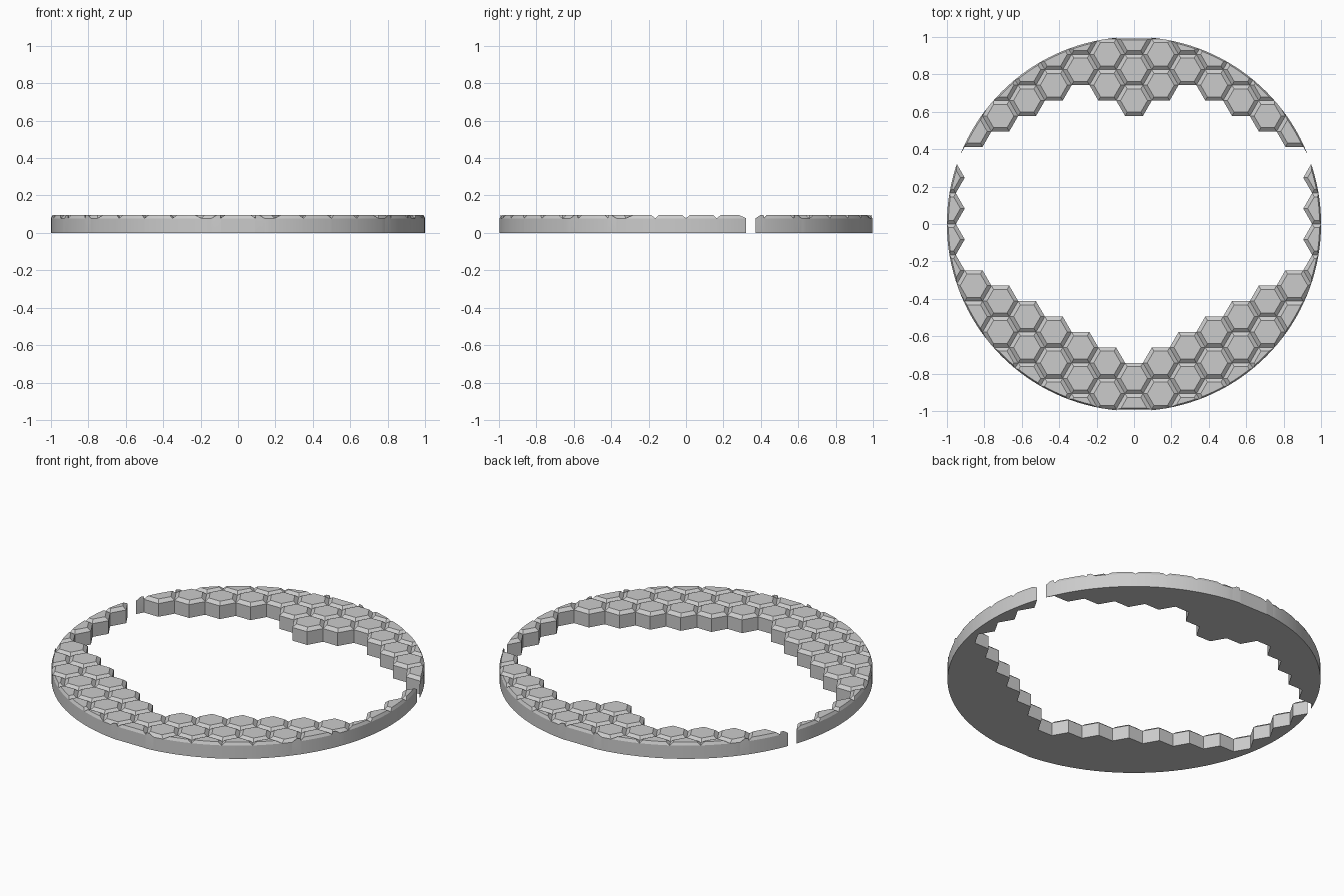
import bpy, bmesh, math
from mathutils import Vector

if "Cube" in bpy.data.objects:
    bpy.data.objects.remove(bpy.data.objects["Cube"])

PITCH = 0.165                      # distance between neighbouring tiles
COL = PITCH * math.sqrt(3) / 2     # distance between columns
TOP, SHOULDER = 0.095, 0.078
INSET, RIM_INSET = 0.02, 0.008
SIDES = 144                        # facets of the round rim


def clip(poly, normal, dist):
    """Keep the part of a convex polygon where p . normal <= dist."""
    out = []
    for i, a in enumerate(poly):
        b = poly[(i + 1) % len(poly)]
        da, db = a.dot(normal) - dist, b.dot(normal) - dist
        if da <= 0:
            out.append(a)
        if da * db < 0:
            out.append(a.lerp(b, da / (da - db)))
    return out


def tile_outline(cx, cy, inset, rim):
    """Flat-topped hexagon trimmed by the round rim."""
    r = (PITCH / 2 - inset) * 2 / math.sqrt(3)
    poly = [Vector((cx + r * math.cos(k * math.pi / 3),
                    cy + r * math.sin(k * math.pi / 3))) for k in range(6)]
    for k in range(SIDES):
        a = 2 * math.pi * (k + 0.5) / SIDES
        if poly:
            poly = clip(poly, Vector((math.cos(a), math.sin(a))), 1.0 - rim)
    # the front and back middle tiles end in a flat face
    if abs(cx) < 0.01 and poly:
        for s in (1, -1):
            poly = clip(poly, Vector((0, s)), 0.993 - rim)
    return poly


def add_tile(bm, cx, cy):
    outer = tile_outline(cx, cy, 0, 0)
    if len(outer) < 3:
        return
    inner = []
    for f in (1, 0.6, 0.3, 0.12):      # thinner chamfer on narrow slivers
        inner = tile_outline(cx, cy, INSET * f, RIM_INSET * f)
        if len(inner) > 2:
            break
    part = bmesh.new()
    for pts, z in ((outer, 0), (outer, SHOULDER), (inner, TOP)):
        for p in pts:
            part.verts.new((p.x, p.y, z))
    bmesh.ops.remove_doubles(part, verts=part.verts, dist=0.0004)
    res = bmesh.ops.convex_hull(part, input=part.verts)
    junk = [g for g in res["geom_interior"] + res["geom_unused"]
            if isinstance(g, bmesh.types.BMVert)]
    bmesh.ops.delete(part, geom=list(set(junk)), context='VERTS')
    bmesh.ops.dissolve_limit(part, angle_limit=math.radians(0.5),
                             verts=part.verts, edges=part.edges)
    bmesh.ops.recalc_face_normals(part, faces=part.faces)
    me = bpy.data.meshes.new("tmp")
    part.to_mesh(me)
    part.free()
    bm.from_mesh(me)
    bpy.data.meshes.remove(me)


def make_object(name, cells):
    bm = bmesh.new()
    for cx, cy in cells:
        add_tile(bm, cx, cy)
    me = bpy.data.meshes.new(name)
    bm.to_mesh(me)
    bm.free()
    ob = bpy.data.objects.new(name, me)
    bpy.context.collection.objects.link(ob)
    bpy.ops.object.select_all(action='DESELECT')
    ob.select_set(True)
    bpy.context.view_layer.objects.active = ob
    bpy.ops.object.shade_smooth_by_angle(angle=math.radians(12))


# innermost tile of each column, in half pitches from the centre
back_start = [8, 9, 10, 9, 8, 7, 6, 5]
front_start = [-10, -9, -8, -7, -6, -5, -4, 3]

back, front = [], []
for c in range(8):
    for side in ((1,) if c == 0 else (1, -1)):
        x = side * c * COL
        back += [(x, h * PITCH / 2) for h in range(back_start[c], 14, 2)]
        front += [(x, h * PITCH / 2) for h in range(front_start[c], -14, -2)]

make_object("back_hex_tiles", back)
make_object("front_hex_tiles", front)
